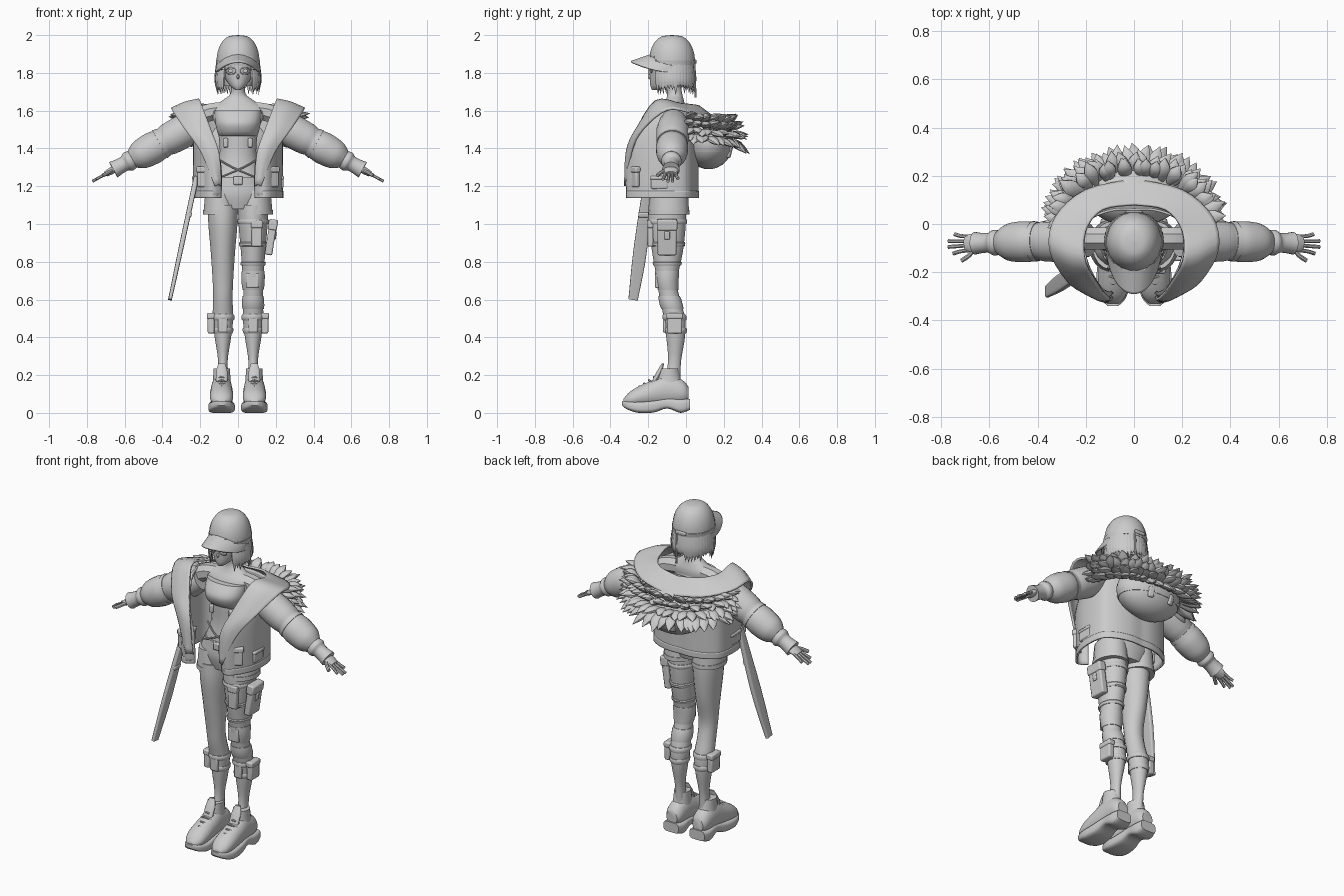
import bpy, bmesh, random
from math import sin, cos, pi, tau, radians, copysign
from mathutils import Vector, Matrix, Euler

random.seed(4)
cube = bpy.data.objects.get("Cube")
if cube:
    bpy.data.objects.remove(cube)

SHADE = (.6, .6, .6, 1)
grey = bpy.data.materials.new("clay grey")
grey.use_nodes = True
grey.diffuse_color = SHADE
for node in grey.node_tree.nodes:
    if node.type == 'BSDF_PRINCIPLED':
        node.inputs["Base Color"].default_value = SHADE

Y, Z = Vector((0, 1, 0)), Vector((0, 0, 1))
parts = []


def spline(points, steps):
    """Smooth curve through points of any dimension."""
    points, out = [Vector(p) for p in points], []
    last = len(points) - 1
    for i in range(last):
        start, end = points[i], points[i + 1]
        leave = (end - points[max(i - 1, 0)]) / 2
        arrive = (points[min(i + 2, last)] - start) / 2
        for k in range(steps):
            t = k / steps
            ease = t * t * (3 - 2 * t)
            out.append(start.lerp(end, ease) + leave * (t * (1 - t) ** 2) - arrive * (t * t * (1 - t)))
    return out + [points[-1]]


def finish(name, bm, mirror=False, thick=0, bevel=0):
    bmesh.ops.recalc_face_normals(bm, faces=bm.faces)
    mesh = bpy.data.meshes.new(name)
    bm.to_mesh(mesh)
    bm.free()
    mesh.materials.append(grey)
    ob = bpy.data.objects.new(name, mesh)
    bpy.context.scene.collection.objects.link(ob)
    if mirror:
        ob.modifiers.new("Mirror", 'MIRROR')
    if thick:
        solid = ob.modifiers.new("Solidify", 'SOLIDIFY')
        solid.thickness, solid.offset = thick, 0
    if bevel:
        edge = ob.modifiers.new("Bevel", 'BEVEL')
        edge.width, edge.segments = bevel, 2
    parts.append(ob)


def add_tube(bm, points, sides=20, steps=4, ref=Y, axis=None, power=2):
    """Sweep through (x, y, z, radius across ref, radius along ref)."""
    path, rings = spline(points, steps), []
    centres = [Vector(p[:3]) for p in path]
    for i, p in enumerate(path):
        along = axis or (centres[min(i + 1, len(path) - 1)] - centres[max(i - 1, 0)]).normalized()
        up = (ref - along * along.dot(ref)).normalized()
        across = up.cross(along)
        ring = []
        for k in range(sides):
            angle = tau * (k + .5) / sides
            c, s = (copysign(abs(f(angle)) ** (2 / power), f(angle)) for f in (cos, sin))
            ring.append(bm.verts.new(centres[i] + across * max(p[3], .001) * c + up * max(p[4], .001) * s))
        rings.append(ring)
    for low, high in zip(rings, rings[1:]):
        for k in range(sides):
            n = (k + 1) % sides
            bm.faces.new((low[k], low[n], high[n], high[k]))
    bm.faces.new(rings[0])
    bm.faces.new(rings[-1])


def tube(name, points, mirror=False, **options):
    bm = bmesh.new()
    add_tube(bm, points, **options)
    finish(name, bm, mirror)


def line(name, points, radius, mirror=False, **options):
    tube(name, [(*p, radius, radius) for p in points], mirror, sides=8, **options)


def stack(name, rows, x=0, y=-.09, mirror=False, **options):
    """Level rings: height, half width, half depth and optionally their own y."""
    tube(name, [(x, (*row, y)[3], *row[:3]) for row in rows], mirror, axis=Z, **options)


def shoe_part(name, rows, **options):
    """Rings from heel to toe: y, half width, half height, centre height."""
    tube(name, [(.087, y, z, wide, high) for y, wide, high, z in rows], True, ref=Z, axis=Y, **options)


def ball(name, centre, radii, mirror=False):
    bm = bmesh.new()
    bmesh.ops.create_uvsphere(bm, u_segments=28, v_segments=16, radius=1,
                              matrix=Matrix.LocRotScale(Vector(centre), None, Vector(radii)))
    finish(name, bm, mirror)


def box(name, centre, size, turn=(0, 0, 0), mirror=False, flap=False):
    """Bevelled block; a pouch also gets a slightly larger flap over its top."""
    bm = bmesh.new()
    turn, centre, size = Euler(turn), Vector(centre), Vector(size)
    bmesh.ops.create_cube(bm, size=1, matrix=Matrix.LocRotScale(centre, turn, size))
    if flap:
        lift = turn.to_matrix() @ Vector((0, 0, size.z * .35))
        cover = Vector((size.x + .008, size.y + .008, size.z * .3))
        bmesh.ops.create_cube(bm, size=1, matrix=Matrix.LocRotScale(centre + lift, turn, cover))
    finish(name, bm, mirror, bevel=.008)


def sheet(name, rows, thick):
    rows = [spline(row, 4) for row in rows]
    columns = [spline(column, 4) for column in zip(*rows)]
    bm = bmesh.new()
    grid = [[bm.verts.new(p) for p in column] for column in columns]
    for a, b in zip(grid, grid[1:]):
        for i in range(len(a) - 1):
            bm.faces.new((a[i], a[i + 1], b[i + 1], b[i]))
    finish(name, bm, True, thick)


# Body
stack("torso_and_neck", [(1.08, .1, .08), (1.2, .15, .1), (1.35, .1, .08), (1.5, .11, .08), (1.6, .15, .07, -.07),
                         (1.65, .09, .05, -.06), (1.69, .04, .04, -.06), (1.75, .04, .04, -.07)])
line("shoulder", [(.08, -.06, 1.6), (.17, -.06, 1.585), (.26, -.06, 1.53)], .05, True)
stack("tube_top", [(1.465, .1, .08, -.1), (1.49, .112, .1, -.105), (1.54, .122, .112, -.105), (1.6, .125, .085)], power=2.3)

# Head and face
stack("head", [(1.71, .015, .02, -.16), (1.735, .045, .055, -.135), (1.79, .078, .088, -.105), (1.84, .088, .1, -.095), (1.9, .09, .1)])
ball("nose", (0, -.19, 1.78), (.007, .012, .014))
ball("eye", (.037, -.183, 1.81), (.016, .006, .01), True)
line("glasses_rim", [(.038 + .026 * cos(tau * k / 10), -.198, 1.81 + .018 * sin(tau * k / 10)) for k in range(11)], .002, True)
line("glasses_arm", [(.064, -.198, 1.815), (.1, -.15, 1.82), (.1, -.06, 1.82)], .002, True, ref=Z)

# Hair: an inner shell, a ring of locks and a short fringe
stack("hair_shell", [(1.73, .08, .07), (1.8, .1, .08), (1.9, .1, .08)], y=-.05)
bm = bmesh.new()
for k in range(32):
    angle = radians(-134 + 268 * k / 31)
    out = Vector((sin(angle), cos(angle), 0))
    tip = random.uniform(1.68, 1.73)
    add_tube(bm, [(*(out * reach - Y * .07 + Z * z), wide, wide * .6)
                  for z, reach, wide in ((1.89, .1, .014), (1.8, .112, .018), (1.75, .115, .015), (tip, .11, 0))],
             sides=6, steps=3, ref=out)
for k in range(9):
    side = k / 4 - 1
    add_tube(bm, [(side * .08, .06 * side * side - .2, z, wide, wide / 2)
                  for z, wide in ((1.89, .012), (1.86, .012), (random.uniform(1.82, 1.84), 0))], sides=6, steps=3)
finish("hair_locks", bm)
line("thin_braid", [(.03, .045, 1.85), (.03, .05, 1.67)], .006)

# Cap
arc = [pi / 2 * k / 6 for k in range(7)]
stack("cap_crown", [(1.85 + .15 * sin(a), .116 * cos(a) ** .7, .124 * cos(a) ** .7) for a in arc], y=-.074)
stack("cap_band", [(1.84, .116, .123), (1.865, .119, .127)], y=-.074)
sheet("cap_brim", [[(.113 * sin(a), -.07 - (.115 + reach) * cos(a), 1.895 - reach * .35 - .055 * sin(a) ** 2) for a in arc]
                   for reach in (0, .05, .105)], .01)
box("cap_strap", (0, .05, 1.86), (.07, .012, .022))

# Legs, with wraps and straps that follow their shape
LEG = [(1.1, .08, .1, -.1), (1, .078, .1, -.1), (.85, .065, .082, -.098), (.7, .055, .054, -.1),
       (.6, .052, .054, -.085), (.5, .055, .057, -.06), (.4, .044, .05, -.055), (.28, .026, .035, -.06), (.18, .03, .04, -.07)]
stack("leg", LEG, x=.08, mirror=True)
leg_curve = spline(LEG, 12)


def wrap(name, low, height, mirror=False):
    rows = []
    for k in range(5):
        z = low + height * k / 4
        near = min(leg_curve, key=lambda p: abs(p[0] - z))
        grow = .007 if 0 < k < 4 else .003
        rows.append((z, near[1] + grow, near[2] + grow, near[3]))
    stack(name, rows, x=.08, mirror=mirror, steps=1)


stack("shorts", [(1.08, .12, .09), (1.16, .17, .108), (1.25, .14, .1)])
stack("shorts_leg", [(1.06, .091, .108), (1.18, .08, .1)], x=.093, mirror=True)
stack("shorts_cuff", [(1.05, .094, .11), (1.075, .093, .11)], x=.093, mirror=True)
for low, height in ((1, .025), (.88, .025), (.78, .02), (.65, .1), (.55, .07)):
    wrap("left_leg_wrap", low, height)
for low in (.42, .49):
    wrap("calf_strap", low, .03, True)
box("knee_pad", (.077, -.148, .7), (.07, .03, .08))
box("calf_pouch", (.143, -.06, .475), (.035, .08, .11), mirror=True, flap=True)
box("shin_plate", (.08, -.112, .475), (.05, .02, .1), mirror=True)
box("thigh_holster", (.175, -.1, .93), (.04, .1, .19), (0, .15, 0), flap=True)
box("thigh_buckle", (.197, -.1, .94), (.012, .03, .045), (0, .15, 0))
box("front_thigh_pouch", (.1, -.188, .95), (.055, .03, .14), flap=True)

# Shoes
shoe_part("shoe_upper", [(.012, .035, .04, .1), (-.02, .052, .065, .11), (-.1, .056, .085, .12), (-.17, .06, .072, .105),
                         (-.25, .062, .056, .085), (-.3, .052, .04, .07), (-.33, .025, .015, .06)])
shoe_part("shoe_sole", [(.02, .05, .03, .045), (-.03, .06, .037, .037), (-.1, .055, .027, .05), (-.17, .065, .032, .034),
                        (-.25, .07, .03, .03), (-.31, .052, .022, .04), (-.34, .022, .012, .052)], power=4)
stack("shoe_collar", [(.13, .052, .075), (.19, .046, .06), (.235, .045, .05)], x=.086, mirror=True)
stack("shoe_tongue", [(.17, .03, .014, -.165), (.22, .03, .014, -.14), (.262, .018, .006, -.122)], x=.086, mirror=True)
for k in range(4):
    y, z = -.15 - .026 * k, .19 - .017 * k
    line("shoe_lace", [(.087 + side * .03, y - .02 + side * side * .02, z - side * side * .015) for side in (-1, 0, 1)], .006, True)


# Jacket: each row runs from the open front edge to the middle of the back
def jacket_row(z, edge_x, edge_y, out=0):
    bulge = edge_y * 1.7 + .17 - out
    side, back = .225 + out, .06 + out
    return [(edge_x, edge_y - out, z), (.1 + edge_x * .55 + out, bulge, z), (side, bulge * .6, z),
            (side, -.03, z), (side * .75, back - .03, z), (side * .35, back, z), (0, back, z)]


sheet("jacket_body", [jacket_row(*row) for row in ((1.14, .09, -.28), (1.3, .09, -.285), (1.42, .12, -.275),
                                                   (1.52, .155, -.235), (1.61, .2, -.16))], .01)
sheet("jacket_hem", [jacket_row(z, .09, -.28, .003) for z in (1.138, 1.175)], .008)
inner = [(.09, -.3, 1.2), (.1, -.31, 1.37), (.14, -.265, 1.49), (.2, -.16, 1.65), (.2, -.03, 1.635), (.13, .06, 1.625), (0, .08, 1.61)]
outer = [(.12, -.32, 1.2), (.195, -.29, 1.38), (.28, -.23, 1.5), (.35, -.1, 1.605), (.325, .03, 1.59), (.2, .14, 1.56), (0, .185, 1.54)]
middle = [(Vector(a) + Vector(b)) / 2 + Z * .008 - Y * .012 for a, b in zip(inner, outer)]
sheet("jacket_collar", [inner, middle, outer], .012)
box("jacket_pocket", (.175, -.275, 1.25), (.085, .025, .11), (0, 0, .5), True, True)
box("side_pouch", (.225, -.14, 1.22), (.03, .09, .07), mirror=True, flap=True)


# Arms: everything sits on one sloping centre line
def arm(x, dy=0):
    return x, dy - .06 - .03 * x, 1.65 - .55 * x


def limb(name, rows, wide=1):
    tube(name, [(*arm(x), radius, radius * wide) for x, radius in rows], True)


limb("sleeve", [(.19, .07), (.28, .088), (.36, .086), (.4, .078), (.45, .086), (.52, .077), (.56, .05)])
limb("sleeve_cuff", [(.55, .046), (.58, .054), (.6, .042), (.63, .042), (.66, .047)])
limb("palm", [(.64, .015), (.67, .019), (.7, .015)], 2.1)
for dy, x in ((-.04, .75), (-.012, .77), (.012, .77), (.04, .745)):
    line("finger", [arm(.68, dy * .7), arm(.72, dy * .8), arm(x, dy)], .0085, True)
line("thumb", [arm(.66, -.02), arm(.685, -.05), arm(.715, -.07)], .01, True, ref=Z)
box("sleeve_patch", (.35, -.07, 1.535), (.08, .09, .018), (0, .5, 0), True)
limb("sleeve_strap", [(.395, .081), (.415, .085)])

# Hood with a fur edge of plump pointed tufts
ball("hood", (0, .12, 1.43), (.2, .13, .14))
stack("hood_band", [(1.38, .19, .124), (1.395, .196, .128)], y=.12)
box("hood_tab", (.07, .23, 1.38), (.035, .02, .06), (-.25, 0, -.25), True)
bm = bmesh.new()
for row, lift in enumerate((1, .6, .1, -.4)):
    for k in range(25):
        angle = radians(-97 + 194 * (k + row % 2 / 2) / 25 + random.uniform(-3, 3))
        s, c = sin(angle), cos(angle)
        root = Vector((.28 * s, .025 + (.185 + .01 * row) * c, 1.56 - .03 * c - .03 * row))
        way = Vector((s, c, lift * (.3 + .7 * abs(c)) + random.uniform(-.15, .15)))
        way += Vector((c, -s, 0)) * random.uniform(-.4, .4)
        way = way.normalized() * random.uniform(.085, .115)
        add_tube(bm, [(*(root + way * t - Z * .02 * t * t), wide, wide * .6)
                      for t, wide in ((-.2, .01), (.25, .028), (.6, .026), (1, 0))], sides=8, steps=3, ref=Z)
finish("fur_tufts", bm)

# Belt, harness and hanging strap
stack("belt", [(1.21, .15, .11), (1.25, .14, .107)])
box("belt_buckle", (0, -.2, 1.23), (.05, .015, .045))
for side in (-1, 1):
    line("waist_harness", [(side * .1, -.15, 1.34), (side * .03, -.187, 1.3), (-side * .04, -.197, 1.27), (-side * .11, -.18, 1.24)], .005)
box("chest_clip", (.065, -.16, 1.43), (.026, .02, .05), mirror=True)
tube("hanging_strap", [(-.22, -.2, 1.25, .014, .02), (-.3, -.24, .88, .013, .036), (-.36, -.28, .6, .01, .025)], power=5)
box("strap_buckle", (-.26, -.222, 1.05), (.03, .06, .03), (0, .2, 0))

# Smooth shading with sharp edges kept
bpy.ops.object.select_all(action='DESELECT')
for ob in parts:
    ob.select_set(True)
bpy.context.view_layer.objects.active = parts[0]
bpy.ops.object.shade_smooth_by_angle(angle=radians(40))
